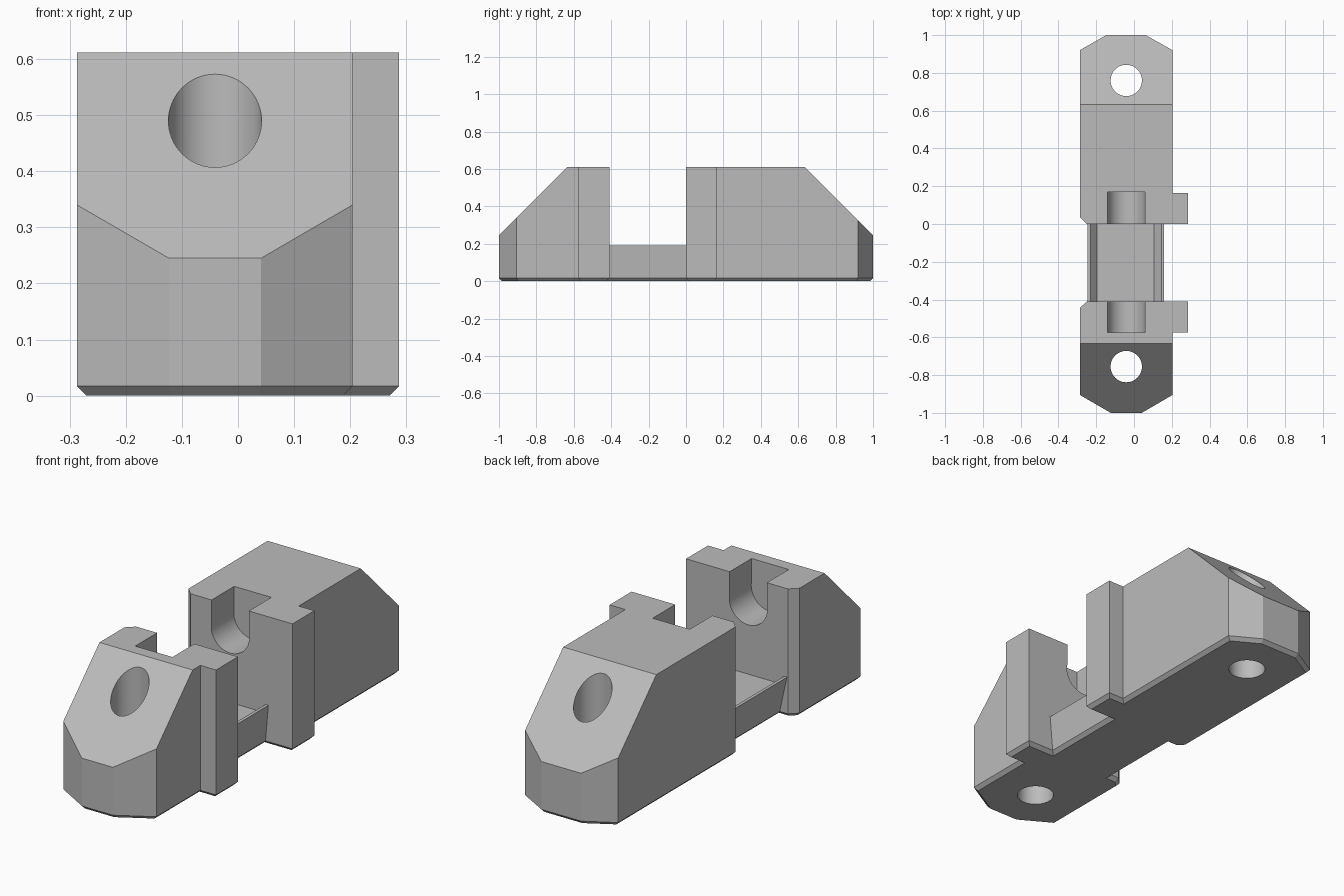
import bpy, bmesh
from mathutils import Vector

if "Cube" in bpy.data.objects:
    bpy.data.objects.remove(bpy.data.objects["Cube"])

H, CH = 0.612, 0.017          # block height, bottom chamfer
CX = -0.041                   # axis of holes and shaft pocket

grey = bpy.data.materials.new("plain_grey")
grey.diffuse_color = (0.5, 0.5, 0.5, 1)
grey.use_nodes = True
grey.node_tree.nodes["Principled BSDF"].inputs["Base Color"].default_value = grey.diffuse_color


def inset(pts, d):
    """Move every edge of a counter-clockwise outline inward by d."""
    out, n = [], len(pts)
    for i in range(n):
        p = Vector(pts[i])
        a = (p - Vector(pts[i - 1])).normalized()
        b = (Vector(pts[(i + 1) % n]) - p).normalized()
        na, nb = Vector((-a.y, a.x)), Vector((-b.y, b.x))
        out.append(p + (na + nb) * d / (1 + na.dot(nb)))
    return out


def loft(name, rings, cut=None):
    """Solid through matching rings of 3D points, optionally cut by a plane."""
    bm = bmesh.new()
    loops = [[bm.verts.new(p) for p in r] for r in rings]
    n = len(rings[0])
    for lo, hi in zip(loops, loops[1:]):
        for i in range(n):
            j = (i + 1) % n
            bm.faces.new((lo[i], lo[j], hi[j], hi[i]))
    bm.faces.new(loops[0][::-1])
    bm.faces.new(loops[-1])
    if cut:
        res = bmesh.ops.bisect_plane(bm, geom=bm.verts[:] + bm.edges[:] + bm.faces[:],
                                     plane_co=cut[0], plane_no=cut[1], clear_outer=True)
        edges = [e for e in res["geom_cut"] if isinstance(e, bmesh.types.BMEdge)]
        bmesh.ops.contextual_create(bm, geom=edges)
    bmesh.ops.recalc_face_normals(bm, faces=bm.faces[:])
    me = bpy.data.meshes.new(name)
    bm.to_mesh(me)
    bm.free()
    me.materials.append(grey)
    ob = bpy.data.objects.new(name, me)
    bpy.context.collection.objects.link(ob)
    return ob


def block(name, outline, side):
    rings = [[(x, y, z) for x, y in pts] for pts, z in
             ((inset(outline, CH), 0), (outline, CH), (outline, H))]
    return loft(name, rings, ((0, side * 0.633, H), (0, side, 1)))


def combine(target, other, op):
    bpy.context.view_layer.objects.active = target
    m = target.modifiers.new(op, 'BOOLEAN')
    m.operation, m.solver, m.object = op, 'EXACT', other
    bpy.ops.object.modifier_apply(modifier=m.name)
    bpy.data.objects.remove(other)


def cylinder(loc, r, depth, rot=(0, 0, 0)):
    bpy.ops.mesh.primitive_cylinder_add(vertices=64, radius=r, depth=depth,
                                        location=loc, rotation=rot)
    ob = bpy.context.object
    ob.data.materials.append(grey)
    return ob


# End blocks with side tab, cut corners and sloped outer end
bracket = block("bearing_bracket", [
    (-0.123, -1), (0.041, -1), (0.204, -0.905), (0.204, -0.575), (0.287, -0.575),
    (0.287, -0.41), (-0.25, -0.41), (-0.287, -0.445), (-0.287, -0.905)], -1)
back = block("back_block", [
    (-0.25, 0), (0.287, 0), (0.287, 0.165), (0.204, 0.165), (0.204, 0.92),
    (0.062, 1), (-0.147, 1), (-0.287, 0.92), (-0.287, 0.037)], 1)

# Linking bar: leaning sides and a shallow channel along the top
section = [(-0.19, 0), (0.128, 0), (0.145, CH), (0.16, 0.19), (0.145, 0.19),
           (0.105, 0.15), (-0.195, 0.15), (-0.23, 0.19), (-0.245, 0.19), (-0.207, CH)]
bar = loft("linking_bar", [[(x, y, z) for x, z in section] for y in (-0.46, 0.05)])
combine(bracket, bar, 'UNION')
combine(bracket, back, 'UNION')

# Vertical bolt holes and open-topped shaft pockets
for y in (-0.755, 0.76):
    combine(bracket, cylinder((CX, y, 0.4), 0.083, 1.2), 'DIFFERENCE')
for y0, y1 in ((-0.575, -0.38), (-0.03, 0.17)):
    mid, ln = (y0 + y1) / 2, y1 - y0
    combine(bracket, cylinder((CX, mid, 0.485), 0.1, ln, (1.5707963, 0, 0)), 'DIFFERENCE')
    bpy.ops.mesh.primitive_cube_add(size=1, location=(CX, mid, 0.635))
    slot = bpy.context.object
    slot.scale = (0.196, ln, 0.3)
    slot.data.materials.append(grey)
    combine(bracket, slot, 'DIFFERENCE')

# Smooth bores, sharp edges elsewhere
bpy.ops.object.select_all(action='DESELECT')
bracket.select_set(True)
bpy.context.view_layer.objects.active = bracket
bpy.ops.object.shade_smooth_by_angle(angle=0.35)
